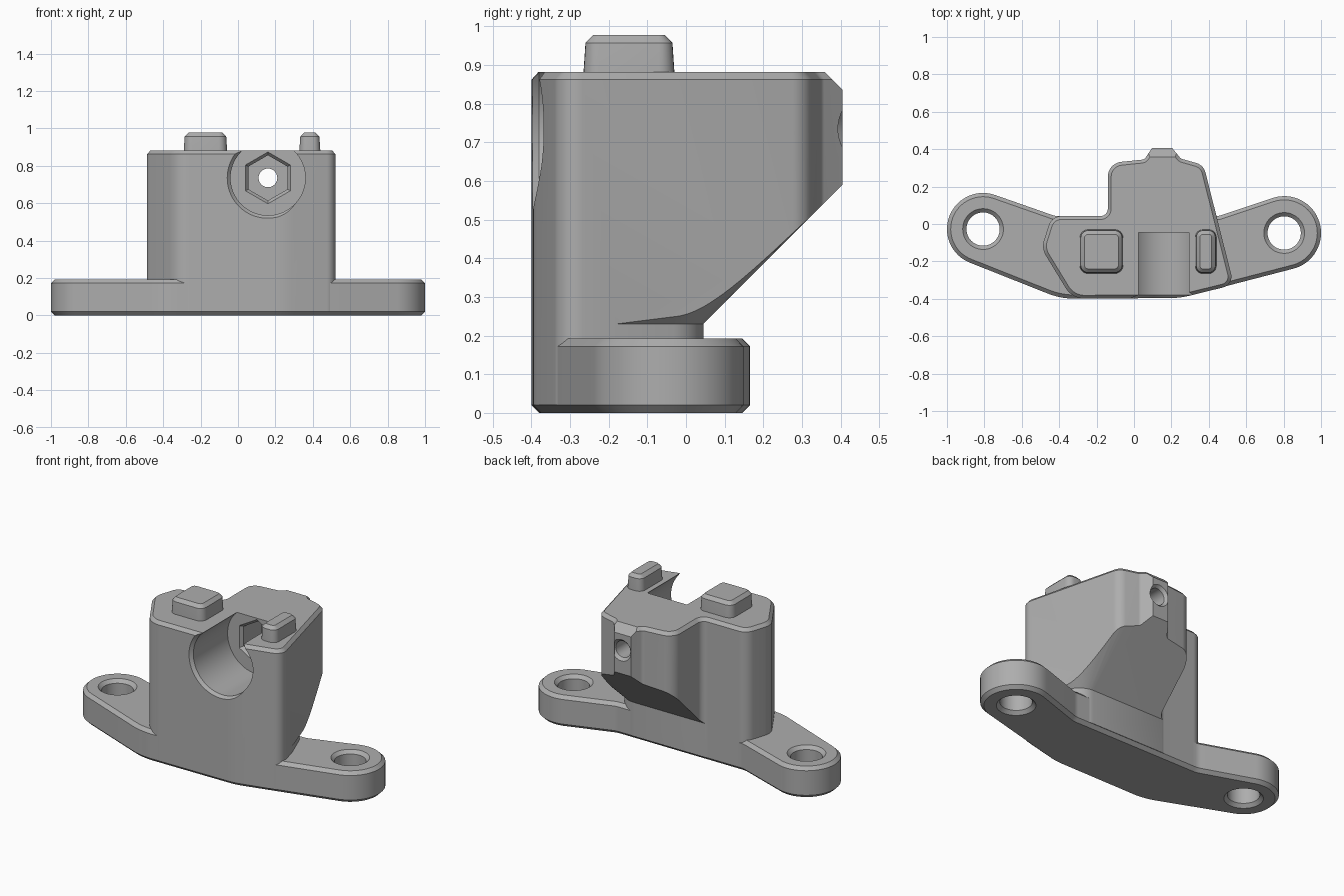
import bpy, bmesh, math
from mathutils import Vector

cube = bpy.data.objects.get("Cube")
if cube:
    bpy.data.objects.remove(cube, do_unlink=True)

grey = bpy.data.materials.new("plain grey")
grey.use_nodes = True
grey.diffuse_color = (0.42, 0.42, 0.42, 1)
grey.node_tree.nodes["Principled BSDF"].inputs["Base Color"].default_value = (0.42, 0.42, 0.42, 1)


def round_poly(corners, steps=10):
    """Counter-clockwise outline from (x, y, radius) corners."""
    out, n = [], len(corners)
    for i, (x, y, r) in enumerate(corners):
        p = Vector((x, y))
        if r == 0:
            out.append(p)
            continue
        a = (Vector(corners[i - 1][:2]) - p).normalized()
        b = (Vector(corners[(i + 1) % n][:2]) - p).normalized()
        half = a.angle(b) / 2
        centre = p + (a + b).normalized() * (r / math.sin(half))
        start = p + a * (r / math.tan(half)) - centre
        end = p + b * (r / math.tan(half)) - centre
        a0 = math.atan2(start.y, start.x)
        turn = math.atan2(end.y, end.x) - a0
        turn = (turn + math.pi) % (2 * math.pi) - math.pi
        for k in range(steps + 1):
            t = a0 + turn * k / steps
            out.append(centre + Vector((math.cos(t), math.sin(t))) * r)
    return out


def offset(pts, d):
    """Move an outline outward by d (inward when negative)."""
    out, n = [], len(pts)
    for i, p in enumerate(pts):
        e1 = (p - pts[i - 1]).normalized()
        e2 = (pts[(i + 1) % n] - p).normalized()
        n1, n2 = Vector((e1.y, -e1.x)), Vector((e2.y, -e2.x))
        out.append(p + (n1 + n2) * (d / (1 + n1.dot(n2))))
    return out


def ear_arc(c, r, p_in, p_out, steps=32):
    """Arc of an ear between the tangents from two outside points."""
    def tangent(p, side):
        v = Vector(p) - Vector(c)
        return math.atan2(v.y, v.x) + side * math.acos(r / v.length)
    a0, a1 = tangent(p_in, 1), tangent(p_out, -1)
    turn = (a1 - a0) % (2 * math.pi)
    return [(c[0] + r * math.cos(a0 + turn * k / steps),
             c[1] + r * math.sin(a0 + turn * k / steps), 0) for k in range(steps + 1)]


def solid(name, loops):
    """Skin equal-length 3D loops and cap both ends."""
    bm = bmesh.new()
    rings = [[bm.verts.new(p) for p in loop] for loop in loops]
    n = len(rings[0])
    for lo, hi in zip(rings, rings[1:]):
        for i in range(n):
            j = (i + 1) % n
            bm.faces.new((lo[i], lo[j], hi[j], hi[i]))
    bm.faces.new(rings[0][::-1])
    bm.faces.new(rings[-1])
    bmesh.ops.recalc_face_normals(bm, faces=bm.faces)
    mesh = bpy.data.meshes.new(name)
    bm.to_mesh(mesh)
    bm.free()
    obj = bpy.data.objects.new(name, mesh)
    bpy.context.collection.objects.link(obj)
    return obj


def layers(name, outline, levels):
    """Stack an outline at (z, offset) levels."""
    return solid(name, [[(p.x, p.y, z) for p in (offset(outline, d) if d else outline)]
                        for z, d in levels])


def turned(name, centre, axis, rings, n=48):
    """Round or six-sided cutter along y or z from (position, radius) rings."""
    loops = []
    for pos, r in rings:
        ring = []
        for k in range(n):
            t = math.pi / 2 + 2 * math.pi * k / n
            u, v = centre[0] + r * math.cos(t), centre[1] + r * math.sin(t)
            ring.append((u, v, pos) if axis == "z" else (u, pos, v))
        loops.append(ring)
    return solid(name, loops)


def combine(obj, cutter, operation="DIFFERENCE"):
    """Apply a boolean and discard the cutter."""
    mod = obj.modifiers.new("cut", "BOOLEAN")
    mod.operation, mod.object, mod.solver = operation, cutter, "EXACT"
    graph = bpy.context.evaluated_depsgraph_get()
    mesh = bpy.data.meshes.new_from_object(obj.evaluated_get(graph))
    obj.modifiers.clear()
    obj.data = mesh
    bpy.data.objects.remove(cutter, do_unlink=True)


# Mounting flange with two ears
LEFT, RIGHT = (-0.807, -0.027), (0.803, -0.048)
front_r, front_l = (0.25, -0.395), (-0.39, -0.40)
back_r, back_l = (0.45, 0.042), (-0.42, 0.042)
corners = [(*front_l, 0.4), (*front_r, 0.4)]
corners += ear_arc(RIGHT, 0.197, front_r, back_r)
corners += [(*back_r, 0.1), (*back_l, 0.1)]
corners += ear_arc(LEFT, 0.193, back_l, front_l)
flange = layers("mounting_flange", round_poly(corners),
                [(0, -0.02), (0.02, 0), (0.172, 0), (0.192, -0.02)])
for c in (LEFT, RIGHT):
    combine(flange, turned("hole_cutter", c, "z", [
        (-0.01, 0.119), (0.02, 0.089), (0.172, 0.089), (0.202, 0.119)]))

# Tower block
tower_outline = round_poly([
    (-0.33, -0.40, 0.12), (0.25, -0.395, 0.4), (0.534, -0.325, 0.06),
    (0.372, 0.315, 0.07), (0.25, 0.35, 0.03), (0.205, 0.405, 0),
    (0.095, 0.405, 0), (0.055, 0.345, 0.03), (-0.14, 0.325, 0.08),
    (-0.14, 0.042, 0.04), (-0.44, 0.042, 0.07), (-0.495, -0.13, 0.1)])
tower = layers("tower", tower_outline, [(0.02, 0), (0.862, 0), (0.882, -0.018)])

# Sloped underside of the overhang
foot = round_poly([(-0.8, -0.6, 0), (0.66, -0.6, 0), (0.41, 0.045, 0.12), (-0.8, 0.045, 0)], 16)
combine(tower, layers("flare", foot, [(0, 0), (0.23, 0), (0.95, 0.72)]), "INTERSECT")

# Bevel on the top rear edge
wedge = [(0.345, 0.895), (0.45, 0.79), (0.45, 0.895)]
combine(tower, solid("wedge", [[(x, y, z) for y, z in wedge] for x in (-0.3, 0.6)]))

# Open bore, hexagonal pocket and through hole
AXIS = (0.16, 0.735)
combine(tower, turned("bore", AXIS, "y", [(-0.42, 0.24), (-0.38, 0.2), (-0.045, 0.2)], 72))
combine(tower, turned("hex_pocket", AXIS, "y", [(-0.055, 0.147), (-0.025, 0.121), (0.15, 0.121)], 6))
combine(tower, turned("screw_hole", AXIS, "y", [(0.1, 0.05), (0.388, 0.05), (0.42, 0.08)]))

# Locating pegs on top
parts = [flange, tower]
for name, x0, x1, r in (("wide_peg", -0.29, -0.058, 0.045), ("narrow_peg", 0.328, 0.44, 0.04)):
    y0, y1 = -0.265, -0.03
    outline = round_poly([(x0, y0, r), (x1, y0, r), (x1, y1, r), (x0, y1, r)], 6)
    parts.append(layers(name, outline, [(0.85, 0), (0.882, 0), (0.957, -0.005), (0.977, -0.025)]))

# Colour and shading
bpy.ops.object.select_all(action="DESELECT")
for obj in parts:
    obj.data.materials.clear()
    obj.data.materials.append(grey)
    obj.select_set(True)
bpy.context.view_layer.objects.active = tower
bpy.ops.object.shade_smooth_by_angle(angle=math.radians(28))
